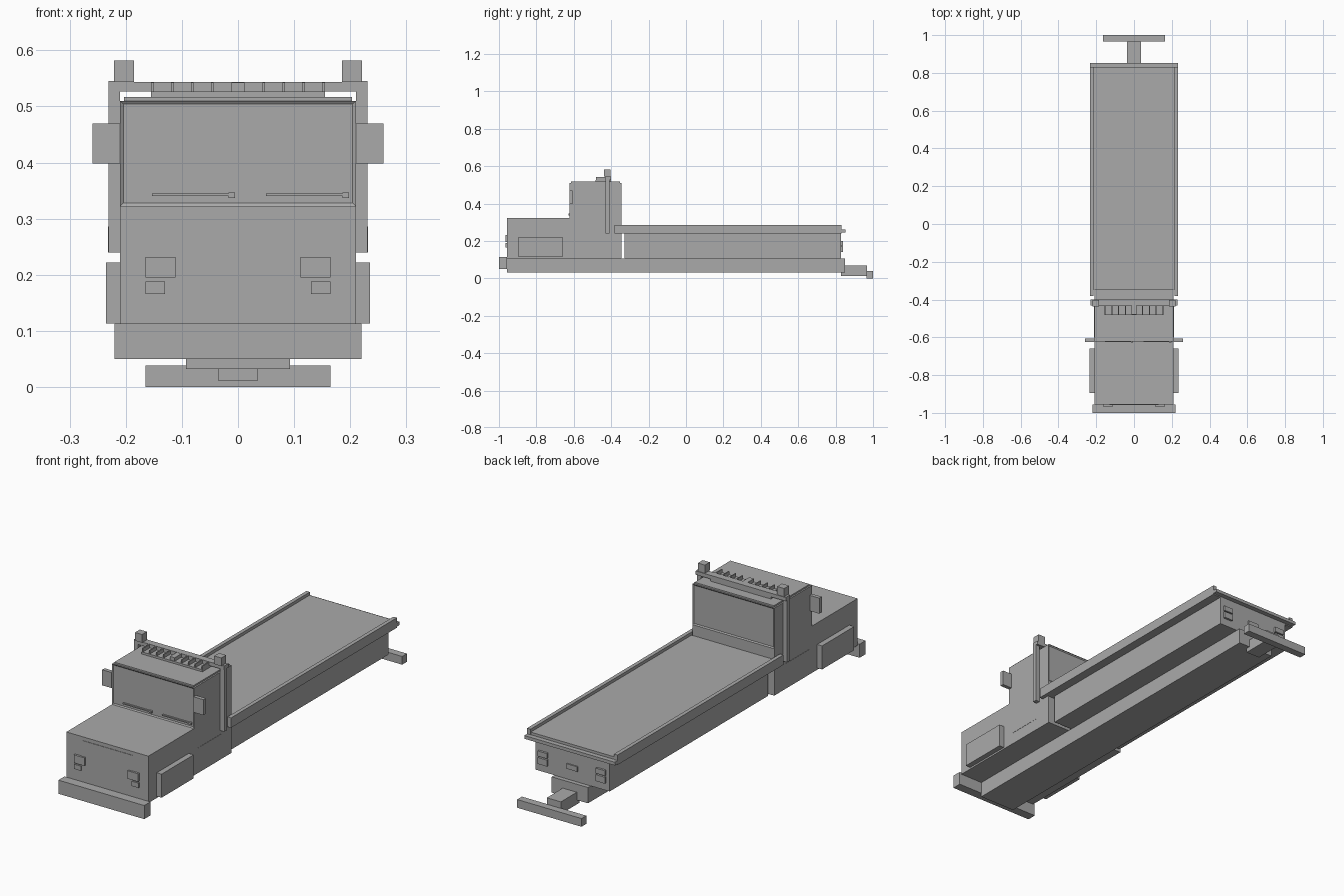
import bpy, bmesh
from mathutils import Vector

if "Cube" in bpy.data.objects:
    bpy.data.objects.remove(bpy.data.objects["Cube"], do_unlink=True)

grey = bpy.data.materials.new("plain_grey")
grey.use_nodes = True
grey.diffuse_color = (0.4, 0.4, 0.4, 1)
grey.node_tree.nodes["Principled BSDF"].inputs["Base Color"].default_value = (0.4, 0.4, 0.4, 1)


def finish(name, bm):
    mesh = bpy.data.meshes.new(name)
    bm.to_mesh(mesh)
    bm.free()
    mesh.materials.append(grey)
    obj = bpy.data.objects.new(name, mesh)
    bpy.context.collection.objects.link(obj)
    return obj


def box_mesh(x, y, z):
    bm = bmesh.new()
    bmesh.ops.create_cube(bm, size=1)
    for v in bm.verts:
        v.co = Vector([(r[0] + r[1]) / 2 + c * (r[1] - r[0]) for r, c in zip((x, y, z), v.co)])
    return bm


def box(name, x, y, z):
    return finish(name, box_mesh(x, y, z))


def wide(name, half, y, z):
    return box(name, (-half, half), y, z)


def pair(name, x, y, z):
    box("left_" + name, x, y, z)
    box("right_" + name, (-x[1], -x[0]), y, z)


# Chassis and front bumper
wide("chassis_beam", 0.093, (-0.957, 0.85), (0.032, 0.105))
wide("front_bumper", 0.22, (-1.0, -0.956), (0.05, 0.113))

# Hood and lower cab
wide("lower_cab", 0.21, (-0.956, -0.346), (0.105, 0.322))

# Upper cab with recessed front and rear windows
bm = box_mesh((-0.21, 0.21), (-0.622, -0.346), (0.322, 0.51))
bm.normal_update()
windows = [f for f in bm.faces if abs(f.normal.y) > 0.9]
bmesh.ops.inset_individual(bm, faces=windows, thickness=0.008, depth=-0.004)
finish("upper_cab", bm)
wide("roof", 0.203, (-0.615, -0.353), (0.51, 0.517))

# Front fittings
wide("grille_panel", 0.13, (-0.958, -0.955), (0.13, 0.305))
pair("headlight", (0.111, 0.165), (-0.966, -0.955), (0.195, 0.232))
pair("indicator", (0.13, 0.165), (-0.964, -0.955), (0.166, 0.188))
for side, x in (("left", 0.192), ("right", -0.011)):
    box(side + "_wiper_pivot", (x - 0.006, x + 0.006), (-0.628, -0.617), (0.337, 0.347))
    box(side + "_wiper_blade", (x - 0.142, x - 0.006), (-0.626, -0.617), (0.34, 0.345))

# Side fittings
pair("mirror", (0.21, 0.259), (-0.624, -0.606), (0.398, 0.47))
pair("wheel_panel", (0.21, 0.235), (-0.895, -0.66), (0.113, 0.222))
pair("side_hatch", (0.209, 0.211), (-0.6, -0.42), (0.16, 0.222))

# Roof light frame
pair("frame_post", (0.21, 0.231), (-0.43, -0.41), (0.24, 0.545))
wide("frame_bar", 0.231, (-0.432, -0.4), (0.527, 0.544))
pair("beacon", (0.185, 0.221), (-0.438, -0.403), (0.544, 0.582))
wide("light_shelf", 0.155, (-0.483, -0.4), (0.517, 0.527))
wide("centre_lamp", 0.012, (-0.48, -0.43), (0.527, 0.543))
for i in range(4):
    x = 0.046 + i * 0.0355
    pair("roof_fin_%d" % (i + 1), (x - 0.0025, x + 0.0025), (-0.48, -0.43), (0.527, 0.543))

# Flat bed
wide("bed_base", 0.19, (-0.328, 0.83), (0.105, 0.242))
wide("bed_deck", 0.216, (-0.346, 0.83), (0.24, 0.272))
wide("bed_rear_lip", 0.232, (0.83, 0.852), (0.245, 0.26))
pair("bed_rail", (0.214, 0.232), (-0.382, 0.832), (0.24, 0.286))

# Tail lights and plate
pair("upper_tail_light", (0.125, 0.172), (0.829, 0.84), (0.176, 0.2))
pair("lower_tail_light", (0.125, 0.172), (0.829, 0.84), (0.14, 0.17))
wide("rear_plate", 0.028, (0.829, 0.836), (0.155, 0.178))

# Rear towing arm
wide("tow_arm", 0.036, (0.83, 0.967), (0.012, 0.068))
wide("tow_crossbar", 0.165, (0.965, 1.0), (0.0, 0.038))
